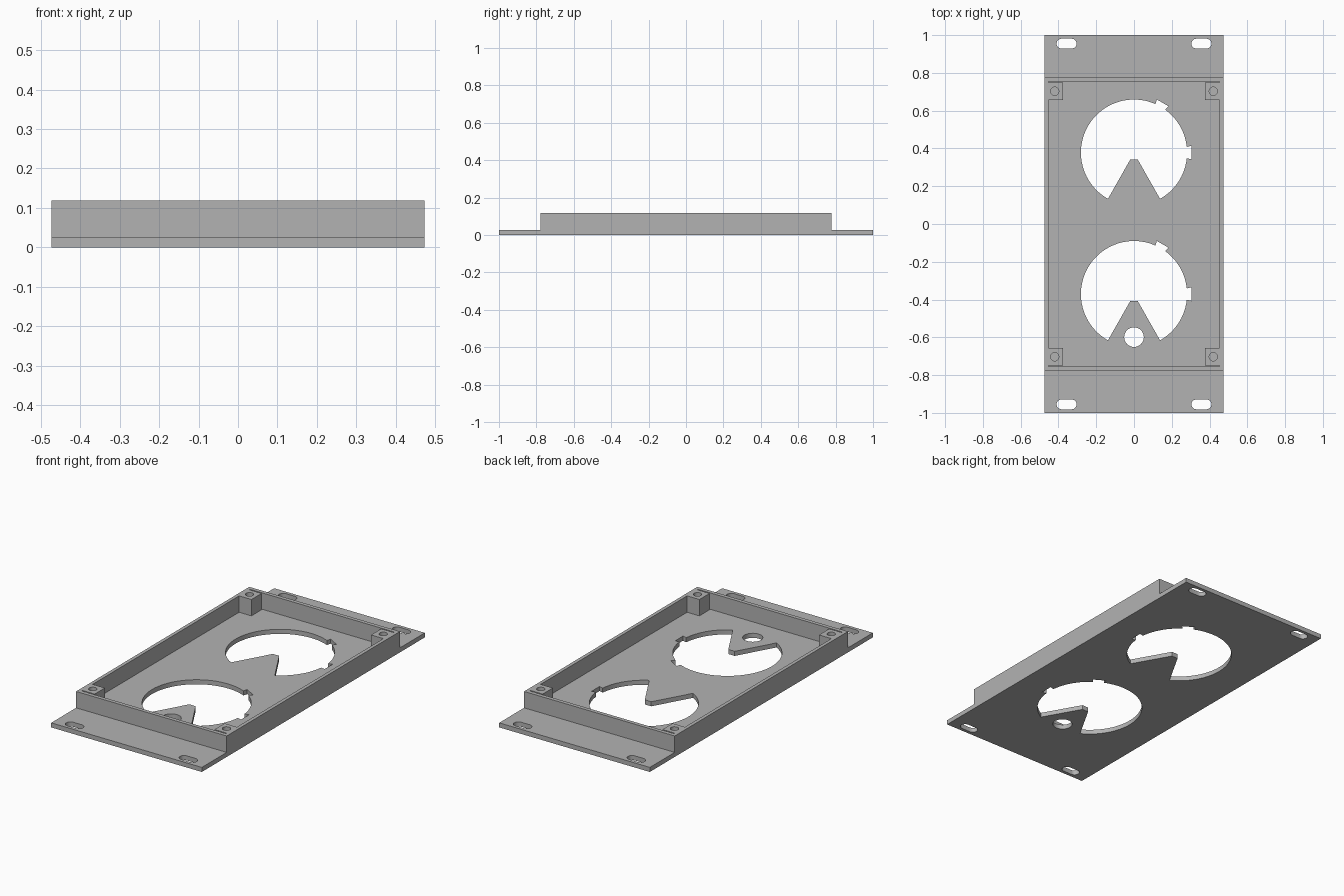
import bpy, bmesh, math
from mathutils import Vector, Matrix

cube = bpy.data.objects.get("Cube")
if cube:
    bpy.data.objects.remove(cube, do_unlink=True)

HALF_X, FLANGE_Z, TOP_Z = 0.473, 0.026, 0.119
WALL_Y, INNER_X, INNER_Y = 0.777, 0.453, 0.755

grey = bpy.data.materials.new("grey")
grey.use_nodes = True
grey.diffuse_color = (0.45, 0.45, 0.45, 1)
grey.node_tree.nodes["Principled BSDF"].inputs["Base Color"].default_value = (0.45, 0.45, 0.45, 1)


def prism(name, points, low, high, matrix=None):
    """Extrude an outline from low to high along z."""
    bm = bmesh.new()
    face = bm.faces.new([bm.verts.new((x, y, low)) for x, y in points])
    out = bmesh.ops.extrude_face_region(bm, geom=[face])
    verts = [g for g in out["geom"] if isinstance(g, bmesh.types.BMVert)]
    bmesh.ops.translate(bm, verts=verts, vec=(0, 0, high - low))
    if matrix:
        bm.transform(matrix)
    bmesh.ops.recalc_face_normals(bm, faces=bm.faces)
    mesh = bpy.data.meshes.new(name)
    bm.to_mesh(mesh)
    bm.free()
    mesh.materials.append(grey)
    obj = bpy.data.objects.new(name, mesh)
    bpy.context.collection.objects.link(obj)
    return obj


def cut(target, cutter):
    """Subtract the cutter, keep the result and remove the cutter."""
    cutter.hide_render = True
    mod = target.modifiers.new("cut", "BOOLEAN")
    mod.operation, mod.solver, mod.object = "DIFFERENCE", "EXACT", cutter
    bpy.context.view_layer.update()
    graph = bpy.context.evaluated_depsgraph_get()
    result = bpy.data.meshes.new_from_object(target.evaluated_get(graph))
    target.modifiers.clear()
    target.data = result
    bpy.data.objects.remove(cutter, do_unlink=True)


def arc(cx, cy, r, start, end, n):
    steps = [math.radians(start + (end - start) * i / n) for i in range(n + 1)]
    return [(cx + r * math.cos(a), cy + r * math.sin(a)) for a in steps]


def circle(cx, cy, r, n=32):
    return arc(cx, cy, r, 0, 360, n)[:-1]


# Flanged body: hat-shaped side profile swept across the width
side = [(-1, 0), (1, 0), (1, FLANGE_Z), (WALL_Y, FLANGE_Z), (WALL_Y, TOP_Z),
        (-WALL_Y, TOP_Z), (-WALL_Y, FLANGE_Z), (-1, FLANGE_Z)]
to_side = Matrix(((0, 0, 1, 0), (1, 0, 0, 0), (0, 1, 0, 0), (0, 0, 0, 1)))
body = prism("mounting_panel", side, -HALF_X, HALF_X, to_side)

# Open tray, leaving a square post in each corner
corner = [(INNER_X, 0.657), (0.376, 0.657), (0.376, 0.748), (INNER_X, 0.748), (INNER_X, INNER_Y)]
right = corner + [(-x, y) for x, y in reversed(corner)]
tray = right + [(-x, -y) for x, y in right]
cut(body, prism("tray_cutter", tray, FLANGE_Z, 0.2))

# Screw holes in the posts and slots in the flanges
slot = arc(0.027, 0, 0.026, -90, 90, 12) + arc(-0.027, 0, 0.026, 90, 270, 12)
for sx in (-1, 1):
    for sy in (-1, 1):
        cut(body, prism("screw_cutter", circle(sx * 0.42, sy * 0.703, 0.022, 24), 0.04, 0.2))
        cut(body, prism("slot_cutter", [(x + sx * 0.357, y + sy * 0.955) for x, y in slot], -0.1, 0.1))

# Large round openings with a pointed tongue and four locking notches
RADIUS = 0.281
tongue_angle = math.degrees(math.atan2(-0.245, 0.138))
for cy in (0.378, -0.371):
    outline = arc(0, cy, RADIUS, tongue_angle, 180 - tongue_angle, 72)
    outline += [(-0.02, cy - 0.037), (0.02, cy - 0.037)]
    cut(body, prism("opening_cutter", outline, -0.1, 0.1))
    notch = [(0.26, -0.025), (0.304, -0.036), (0.304, 0.036), (0.26, 0.025)]
    for angle in (0, 60, 120, 180):
        place = Matrix.Translation(Vector((0, cy, 0))) @ Matrix.Rotation(math.radians(angle), 4, "Z")
        cut(body, prism("notch_cutter", notch, -0.1, 0.1, place))

# Small round hole in the front tongue
cut(body, prism("hole_cutter", circle(0, -0.599, 0.052), -0.1, 0.1))

# Smooth the curved walls, keep edges sharp
bpy.ops.object.select_all(action="DESELECT")
body.select_set(True)
bpy.context.view_layer.objects.active = body
bpy.ops.object.shade_smooth_by_angle(angle=math.radians(25))
